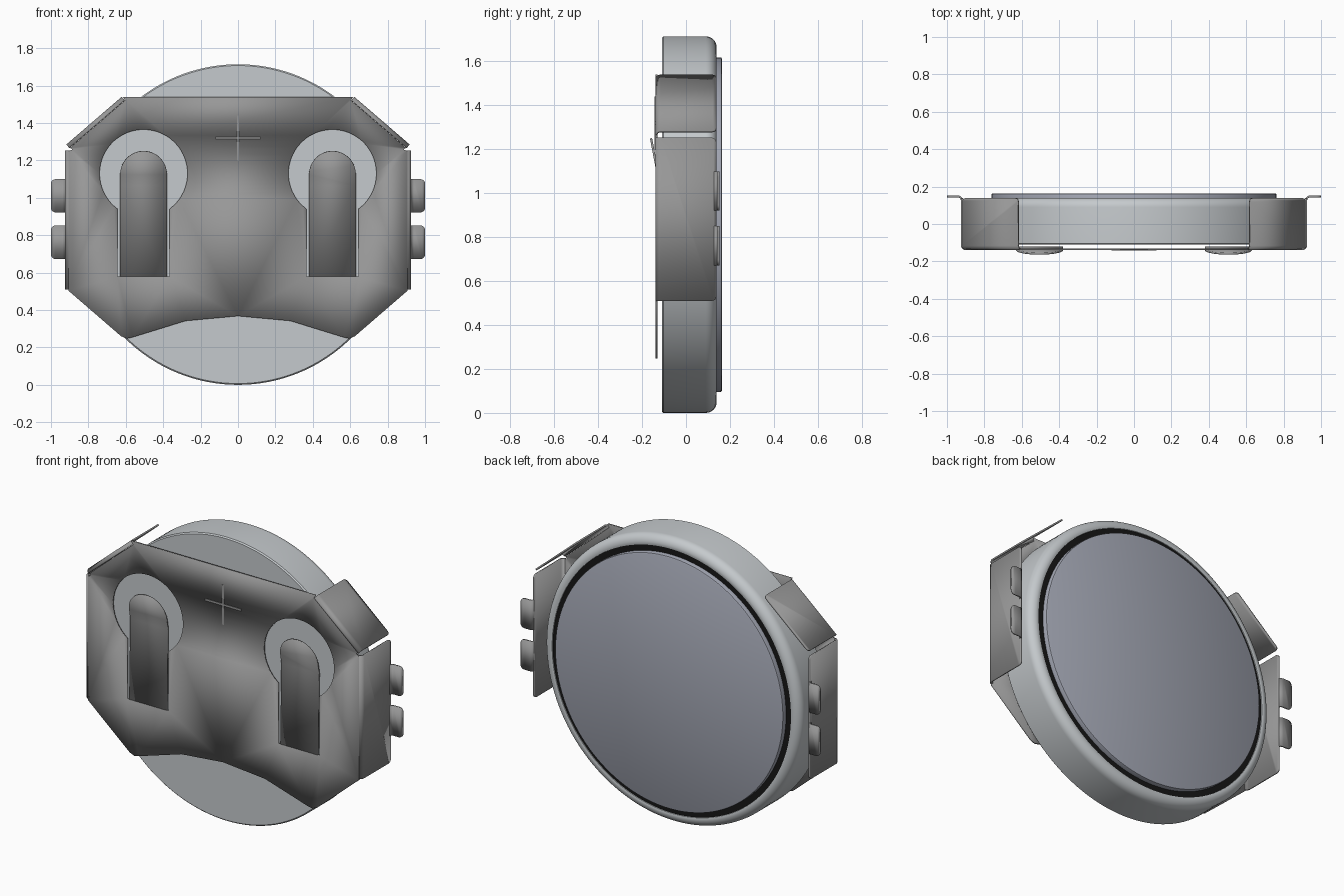
import bpy, bmesh, math
from mathutils import Vector

if "Cube" in bpy.data.objects:
    bpy.data.objects.remove(bpy.data.objects["Cube"], do_unlink=True)

ZC = 0.857          # height of the cell's axis
SHEET = 0.01        # sheet metal thickness


def material(name, rgb):
    m = bpy.data.materials.new(name)
    m.use_nodes = True
    col = (*rgb, 1)
    m.diffuse_color = col
    m.node_tree.nodes["Principled BSDF"].inputs["Base Color"].default_value = col
    return m


STEEL = material("bright_steel", (0.56, 0.59, 0.61))
CLIP = material("clip_grey", (0.31, 0.31, 0.31))
CAP = material("blue_grey", (0.37, 0.39, 0.46))
BLACK = material("gasket_black", (0.008, 0.008, 0.008))


def finish(bm, name, mat, thickness=0):
    bmesh.ops.recalc_face_normals(bm, faces=bm.faces)
    me = bpy.data.meshes.new(name)
    bm.to_mesh(me)
    bm.free()
    ob = bpy.data.objects.new(name, me)
    bpy.context.collection.objects.link(ob)
    me.materials.append(mat)
    if thickness:
        mod = ob.modifiers.new("thickness", 'SOLIDIFY')
        mod.thickness = thickness
        mod.offset = 0
    bpy.ops.object.select_all(action='DESELECT')
    ob.select_set(True)
    bpy.context.view_layer.objects.active = ob
    bpy.ops.object.shade_smooth_by_angle(angle=math.radians(30))
    return ob


def arc(cx, cy, r, a0, a1, n):
    """Points on an arc, angles in degrees."""
    angles = [math.radians(a0 + (a1 - a0) * i / n) for i in range(n + 1)]
    return [(cx + r * math.cos(a), cy + r * math.sin(a)) for a in angles]


def lathe(name, profile, mat, steps=128):
    """Turn (radius, y) points about the cell's axis."""
    bm = bmesh.new()
    vs = [bm.verts.new((r, y, ZC)) for r, y in profile]
    es = [bm.edges.new(p) for p in zip(vs, vs[1:])]
    bmesh.ops.spin(bm, geom=vs + es, cent=(0, 0, ZC), axis=(0, 1, 0),
                   angle=2 * math.pi, steps=steps)
    bmesh.ops.remove_doubles(bm, verts=bm.verts, dist=1e-4)
    return finish(bm, name, mat)


def sheet(name, start, end, normal, path, radius):
    """Bent strip: (offset, y) path swept from start to end in the xz plane."""
    bm = bmesh.new()
    rows = []
    for x, z in (start, end):
        rows.append([bm.verts.new((x + normal[0] * o, y, z + normal[1] * o))
                     for o, y in path])
    a, b = rows
    for i in range(len(path) - 1):
        bm.faces.new((a[i], a[i + 1], b[i + 1], b[i]))
    bmesh.ops.bevel(bm, geom=[a[-1], b[-1]], offset=radius, segments=5,
                    profile=0.5, affect='VERTICES')
    return finish(bm, name, CLIP, SHEET)


# Cell: can with rounded back edge, gasket and raised cap
lathe("cell_can", [(0, -0.11), (0.85, -0.11), (0.857, -0.103)]
      + arc(0.807, 0.09, 0.05, 0, 90, 8)
      + [(0.798, 0.138), (0.796, 0.125), (0, 0.125)], STEEL)
lathe("cell_gasket", [(0.75, 0.126), (0.75, 0.133), (0.799, 0.133), (0.799, 0.126)], BLACK)
lathe("cell_cap", [(0, 0.164), (0.754, 0.164), (0.76, 0.161), (0.762, 0.156),
                   (0.762, 0.127), (0, 0.127)], CAP)

# Clip plate: outline with two keyhole openings
half = [(0.28, 0.342), (0.565, 0.254), (0.595, 0.248), (0.625, 0.26),
        (0.905, 0.502), (0.905, 1.25), (0.885, 1.258), (0.898, 1.267),
        (0.604, 1.521), (0.615, 1.54)]
outline = [(0, 0.368)] + half + [(-x, z) for x, z in reversed(half)]
HX, HZ, HR, SLOT = 0.505, 1.13, 0.235, 0.139
a0 = math.degrees(math.acos(SLOT / HR))
keyhole = arc(HX, HZ, HR, -a0, 180 + a0, 48) + [(HX - SLOT, 0.58), (HX + SLOT, 0.58)]

bm = bmesh.new()
for loop in (outline, keyhole, [(-x, z) for x, z in keyhole]):
    vs = [bm.verts.new((x, -0.135, z)) for x, z in loop]
    for i, v in enumerate(vs):
        bm.edges.new((v, vs[i - 1]))
bmesh.ops.triangle_fill(bm, edges=bm.edges[:], use_beauty=True)
finish(bm, "clip_plate", CLIP, SHEET)

# Bend from the plate into a flange, as (offset, y)
fold = arc(-0.025, -0.115, 0.02, -90, 0, 6) + [(-0.005, 0.138)]
tab_path = arc(0.016, 0.127, 0.02, 180, 90, 6) + [(0.075, 0.147)]

for s, side in ((1, "left"), (-1, "right")):
    # Side flange with two solder tabs
    sheet(f"{side}_side_flange", (s * 0.925, 0.51), (s * 0.925, 1.253), (s, 0), fold, 0.02)
    for tag, z0, z1 in (("lower", 0.672, 0.852), ("upper", 0.922, 1.10)):
        sheet(f"{side}_{tag}_tab", (s * 0.925, z0), (s * 0.925, z1), (s, 0), tab_path, 0.025)

    # Slanted upper flange
    p, q = Vector((0.622, 1.54)), Vector((0.918, 1.285))
    d = (q - p).normalized()
    sheet(f"{side}_slanted_flange", (s * p.x, p.y), (s * q.x, q.y),
          (s * -d.y, d.x), fold, 0.02)

    # Spring tongue: leans in to the cell, then its tip bends outward
    bm = bmesh.new()
    W, BEND = 0.125, 1.065
    tip_y = lambda z: -0.124 - (z - BEND) * 0.19
    base = [bm.verts.new((s * (HX + k * W), -0.135, 0.575)) for k in (-1, 1)]
    mid = [bm.verts.new((s * (HX + k * W), -0.124, BEND)) for k in (-1, 1)]
    tip = [bm.verts.new((s * x, tip_y(z), z)) for x, z in arc(HX, 1.125, W, 0, 180, 24)]
    bm.faces.new((base[0], base[1], mid[1], mid[0]))
    bm.faces.new([mid[0], mid[1]] + tip)
    finish(bm, f"{side}_spring_tongue", CLIP, SHEET)

# Thin polarity cross on the plate
for name, w, h in (("cross_bar", 0.24, 0.012), ("cross_post", 0.012, 0.24)):
    bm = bmesh.new()
    bmesh.ops.create_cube(bm, size=1)
    bmesh.ops.scale(bm, vec=(w, 0.006, h), verts=bm.verts)
    bmesh.ops.translate(bm, vec=(0, -0.14, 1.32), verts=bm.verts)
    finish(bm, name, CLIP)
